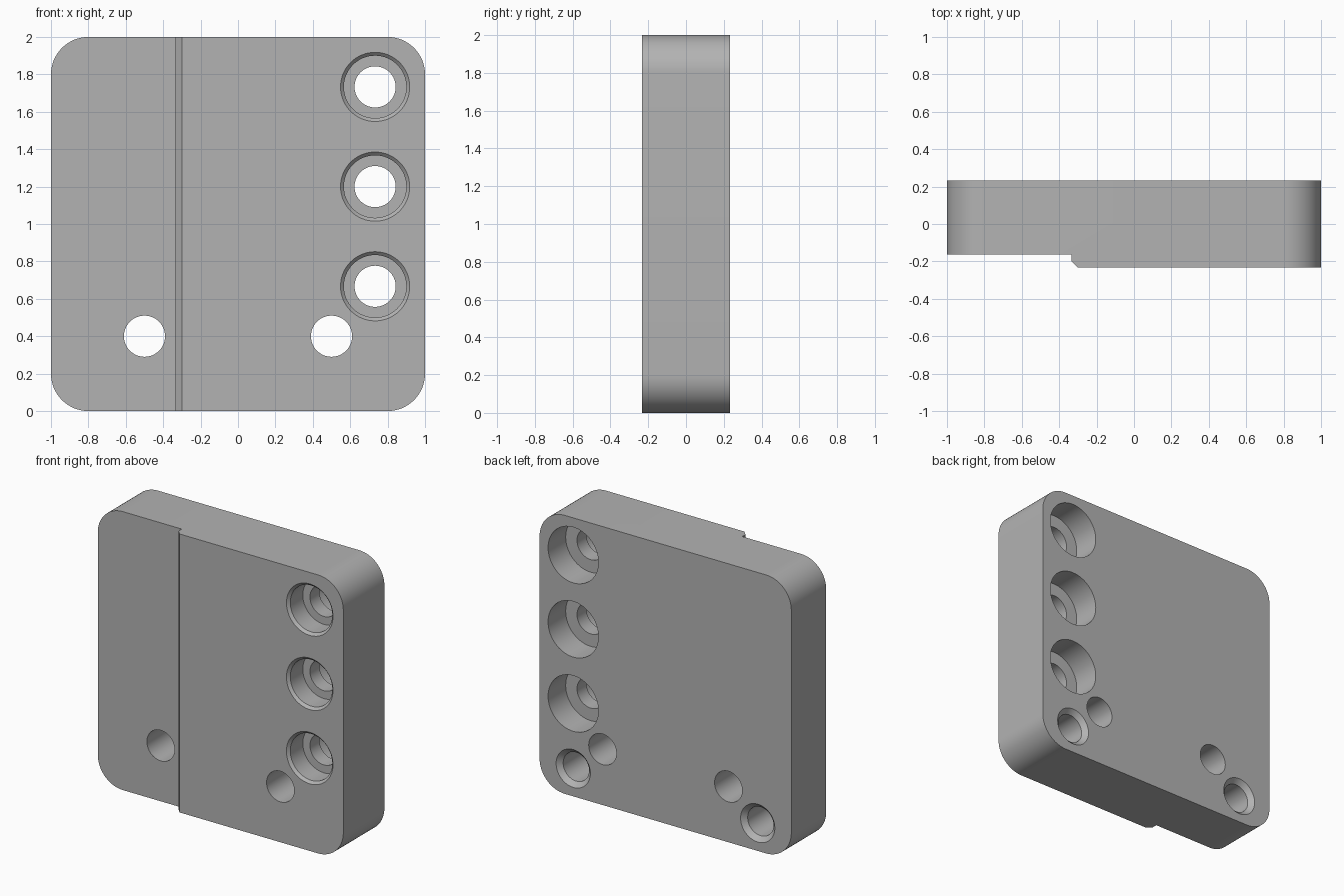
import bpy
import bmesh
import math
from mathutils import Matrix

if "Cube" in bpy.data.objects:
    bpy.data.objects.remove(bpy.data.objects["Cube"], do_unlink=True)

FRONT, BACK = -0.233, 0.233
STEP = 0.07          # depth of the relief on the front
HOLE = 0.11          # radius of every through hole
SEGMENTS = 64

grey = bpy.data.materials.new("plain grey")
grey.use_nodes = True
grey.diffuse_color = (0.45, 0.45, 0.45, 1)
grey.node_tree.nodes["Principled BSDF"].inputs["Base Color"].default_value = grey.diffuse_color


def make_object(name, bm):
    bmesh.ops.recalc_face_normals(bm, faces=bm.faces[:])
    mesh = bpy.data.meshes.new(name)
    bm.to_mesh(mesh)
    bm.free()
    obj = bpy.data.objects.new(name, mesh)
    bpy.context.collection.objects.link(obj)
    mesh.materials.append(grey)
    return obj


def lathe_cutter(name, x, z, profile):
    """Solid turned about a y-parallel axis; profile is a list of (radius, y)."""
    bm = bmesh.new()
    rings = []
    for radius, y in profile:
        ring = []
        for i in range(SEGMENTS):
            a = 2 * math.pi * i / SEGMENTS
            ring.append(bm.verts.new((x + radius * math.cos(a), y, z + radius * math.sin(a))))
        rings.append(ring)
    for r0, r1 in zip(rings, rings[1:]):
        for i in range(SEGMENTS):
            j = (i + 1) % SEGMENTS
            bm.faces.new((r0[i], r0[j], r1[j], r1[i]))
    bm.faces.new(rings[0])
    bm.faces.new(rings[-1])
    cutter = make_object(name, bm)
    cutter.hide_render = True
    return cutter


# Plate: stepped outline raised to full height
bm = bmesh.new()
outline = [(-1, FRONT + STEP), (-0.333, FRONT + STEP), (-0.333, FRONT + 0.033),
           (-0.3, FRONT), (1, FRONT), (1, BACK), (-1, BACK)]
base = bm.faces.new([bm.verts.new((x, y, 0)) for x, y in outline])
top = bmesh.ops.extrude_face_region(bm, geom=[base])["geom"]
bmesh.ops.translate(bm, vec=(0, 0, 2), verts=[v for v in top if isinstance(v, bmesh.types.BMVert)])

# Rounded corners
corners = [e for e in bm.edges
           if all(abs(abs(v.co.x) - 1) < 1e-4 for v in e.verts)
           and abs(e.verts[0].co.z - e.verts[1].co.z) < 1e-4
           and abs(e.verts[0].co.x - e.verts[1].co.x) < 1e-4]
bmesh.ops.bevel(bm, geom=corners, offset=0.2, segments=16, profile=0.5, affect='EDGES')
plate = make_object("mounting_plate", bm)

cutters = []

# Bolt holes: chamfered front counterbore, web, wider back counterbore
over = 0.02
for z in (0.667, 1.2, 1.733):
    cutters.append(lathe_cutter("bolt_hole_cutter", 0.733, z, [
        (0.185, FRONT - over), (0.185, FRONT), (0.167, FRONT + 0.018),
        (0.167, FRONT + 0.16), (HOLE, FRONT + 0.16),
        (HOLE, BACK - 0.2), (0.2, BACK - 0.2), (0.2, BACK + over)]))

for side in (-1, 1):
    # Plain through holes
    cutters.append(lathe_cutter("through_hole_cutter", side * 0.5, 0.4,
                                [(HOLE, FRONT - over), (HOLE, BACK + over)]))
    # Blind holes with a countersunk mouth on the back
    cutters.append(lathe_cutter("blind_hole_cutter", side * 0.733, 0.2, [
        (0.103, BACK - 0.33), (0.103, BACK - 0.033),
        (0.136, BACK), (0.136, BACK + over)]))

# Cut all holes, then discard the cutters
for cutter in cutters:
    mod = plate.modifiers.new("cut", 'BOOLEAN')
    mod.operation = 'DIFFERENCE'
    mod.solver = 'EXACT'
    mod.object = cutter
bpy.context.view_layer.update()
cut_mesh = bpy.data.meshes.new_from_object(plate.evaluated_get(bpy.context.evaluated_depsgraph_get()))
plate.modifiers.clear()
plate.data = cut_mesh
for cutter in cutters:
    bpy.data.objects.remove(cutter, do_unlink=True)

# Smooth round walls, crisp edges
bpy.ops.object.select_all(action='DESELECT')
plate.select_set(True)
bpy.context.view_layer.objects.active = plate
bpy.ops.object.shade_smooth_by_angle(angle=math.radians(25))
